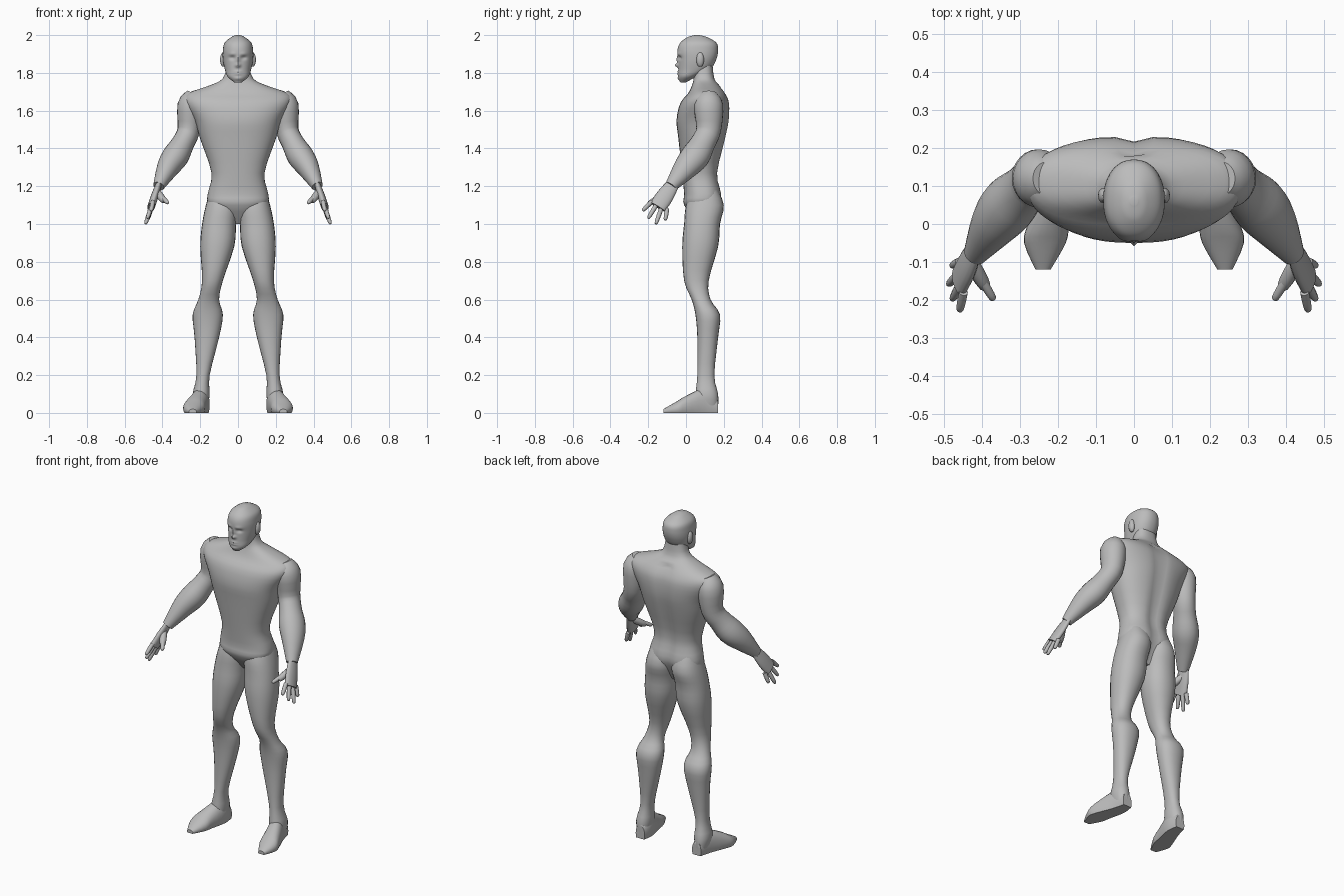
import bpy, bmesh
from math import sin, cos, pi, exp, copysign, radians
from mathutils import Vector

cube = bpy.data.objects.get("Cube")
if cube:
    bpy.data.objects.remove(cube)

GREY = (.5, .5, .5, 1)
skin = bpy.data.materials.new("grey_skin")
skin.use_nodes = True
skin.diffuse_color = GREY
skin.node_tree.nodes["Principled BSDF"].inputs["Base Color"].default_value = GREY


def smooth_rows(rows, steps):
    """Pass a Catmull-Rom spline through rows of numbers."""
    padded = [rows[0], *rows, rows[-1]]
    result = []
    for i in range(len(rows) - 1):
        for step in range(steps):
            t = step / steps
            result.append([b + t / 2 * (c - a + t * (2 * a - 5 * b + 4 * c - d
                                                     + t * (3 * b - a - 3 * c + d)))
                           for a, b, c, d in zip(*padded[i:i + 4])])
    return result + [rows[-1]]


def unit_ring(sides, power):
    """Points of a superellipse."""
    ring = []
    for k in range(sides):
        angle = 2 * pi * k / sides
        ring.append([copysign(abs(value) ** (2 / power), value)
                     for value in (cos(angle), sin(angle))])
    return ring


def skin_rings(name, rings, mirror, sculpt=None):
    """Bridge rings of points into a closed, smooth shaded object."""
    bm = bmesh.new()
    loops = [[bm.verts.new(sculpt(point) if sculpt else point) for point in ring]
             for ring in rings]
    for lower, upper in zip(loops, loops[1:]):
        for k in range(len(lower)):
            bm.faces.new((lower[k - 1], lower[k], upper[k], upper[k - 1]))
    bm.faces.new(loops[0])
    bm.faces.new(loops[-1])
    bmesh.ops.recalc_face_normals(bm, faces=bm.faces)
    mesh = bpy.data.meshes.new(name)
    bm.to_mesh(mesh)
    bm.free()
    mesh.materials.append(skin)

    obj = bpy.data.objects.new(name, mesh)
    bpy.context.collection.objects.link(obj)
    bpy.ops.object.select_all(action="DESELECT")
    obj.select_set(True)
    bpy.context.view_layer.objects.active = obj
    bpy.ops.object.shade_smooth_by_angle(angle=radians(50))
    if mirror:
        modifier = obj.modifiers.new("mirror", "MIRROR")
        modifier.use_mirror_merge = False


def loft(name, rows, mirror=True, along="z", sides=24, steps=3, power=2.2, sculpt=None):
    """Rows hold the position along the axis, the x range and the remaining range."""
    rings = []
    for place, left, right, near, far in smooth_rows(rows, steps):
        ring = []
        for u, v in unit_ring(sides, power):
            x = (left + right + u * (right - left)) / 2
            other = (near + far + v * (far - near)) / 2
            ring.append(Vector((x, other, place) if along == "z" else (x, place, other)))
        rings.append(ring)
    skin_rings(name, rings, mirror, sculpt)


def tube(name, rows, breadth=1, sides=16, steps=3):
    """Rows hold the centre and half thickness; breadth is relative to thickness."""
    rows = smooth_rows(rows, steps)
    centres = [Vector(row[:3]) for row in rows]
    rings = []
    for i, centre in enumerate(centres):
        ahead = centres[min(i + 1, len(rows) - 1)]
        tangent = (ahead - centres[max(i - 1, 0)]).normalized()
        across = Vector((0, 1, 0))
        across = (across - tangent * across.dot(tangent)).normalized()
        outward = across.cross(tangent)
        radius = rows[i][-1]
        rings.append([centre + radius * (outward * u + across * breadth * v)
                      for u, v in unit_ring(sides, 2)])
    skin_rings(name, rings, True)


# Torso and neck, with a groove down the spine
def carve_spine(point):
    if point.y > .1 and point.z < 1.72:
        point.y -= .015 * exp(-(point.x / .035) ** 2)
    return point


torso = [(1, .03, .06, .13), (1.1, .15, -.01, .18), (1.16, .16, -.01, .19),
         (1.27, .14, -.02, .17), (1.45, .2, -.04, .21), (1.55, .23, -.05, .23),
         (1.64, .28, -.03, .23), (1.69, .27, .01, .21), (1.73, .16, .03, .18),
         (1.77, .08, .04, .15), (1.85, .06, .04, .14)]
loft("torso", [(z, -half, half, front, back) for z, half, front, back in torso],
     mirror=False, sides=48, power=2.4, sculpt=carve_spine)

# Head: each facial feature is a soft bump with x, z, width, height and depth
features = {
    "nose": (0, 1.84, .012, .01, .018),
    "bridge": (0, 1.87, .01, .02, .01),
    "eyes": (.03, 1.88, .015, .01, -.01),
    "brows": (.03, 1.9, .02, .01, .005),
    "lips": (0, 1.8, .02, .01, .008),
    "mouth": (0, 1.8, .02, .004, -.006),
    "chin": (0, 1.77, .02, .01, .006),
}


def carve_face(point):
    if point.y < .04:
        point.y -= sum(depth * exp(-((abs(point.x) - x) / width) ** 2
                                   - ((point.z - z) / height) ** 2)
                       for x, z, width, height, depth in features.values())
    return point


head = [(1.75, .02, -.03, 0), (1.78, .055, -.04, .06), (1.82, .07, -.04, .13),
        (1.87, .08, -.04, .16), (1.92, .08, -.045, .17), (1.96, .07, -.03, .16),
        (1.99, .035, .01, .11), (2, .01, .05, .07)]
loft("head", [(z, -half, half, front, back) for z, half, front, back in head],
     mirror=False, sides=72, steps=9, sculpt=carve_face)

# Ears
ears = []
for i in range(1, 8):
    angle = pi * i / 8
    bulge = .02 * sin(angle)
    ears.append((1.87 - .04 * cos(angle), .075 - bulge / 2, .075 + bulge,
                 .075 - bulge, .075 + bulge))
loft("ears", ears, sides=12)

# Legs
loft("legs", [(1.2, .02, .14, .04, .16), (1.1, 0, .17, 0, .2), (1, .01, .19, -.01, .18),
              (.88, .02, .2, -.02, .17), (.7, .08, .19, -.01, .12), (.6, .1, .21, .03, .13),
              (.52, .08, .24, .05, .18), (.4, .1, .23, .06, .17), (.2, .15, .22, .06, .15),
              (.1, .15, .24, .05, .17), (.03, .16, .23, .05, .17)])


# Feet with flat soles
def flatten_sole(point):
    point.z = max(point.z, 0)
    return point


feet = [(.17, .16, .22, .08), (.1, .15, .24, .13), (0, .17, .28, .09),
        (-.05, .18, .29, .06), (-.12, .22, .26, .02)]
loft("feet", [(y, inner, outer, -height / 3, height) for y, inner, outer, height in feet],
     along="y", sculpt=flatten_sole)

# Arms
tube("arms", [(.23, .12, 1.69, .04), (.25, .12, 1.63, .07), (.26, .12, 1.5, .06),
              (.29, .09, 1.43, .06), (.33, .05, 1.36, .07), (.37, 0, 1.3, .06),
              (.42, -.08, 1.2, .03)], breadth=1.1, sides=24)

# Hands
tube("palms", [(.42, -.07, 1.21, .015), (.44, -.11, 1.15, .02), (.46, -.15, 1.09, .02)],
     breadth=2.3)


def digit(name, base, tip, radius):
    """A finger that narrows to a rounded tip."""
    base, tip = Vector(base), Vector(tip)
    tube(name, [(*base.lerp(tip, t), radius * scale)
                for t, scale in ((0, 1), (.5, 1), (.9, .8), (1, .4))], sides=10, steps=2)


first_knuckle, last_knuckle = Vector((.45, -.18, 1.12)), Vector((.46, -.1, 1.08))
tips = {"index": (.46, -.23, 1.07), "middle": (.48, -.2, 1.03),
        "ring": (.49, -.16, 1), "little": (.48, -.11, 1.02)}
for i, (finger, tip) in enumerate(tips.items()):
    digit(finger + "_fingers", first_knuckle.lerp(last_knuckle, i / 3), tip, .012)
digit("thumb_bases", (.43, -.1, 1.17), (.39, -.17, 1.12), .02)
digit("thumbs", (.4, -.15, 1.14), (.37, -.2, 1.11), .012)
